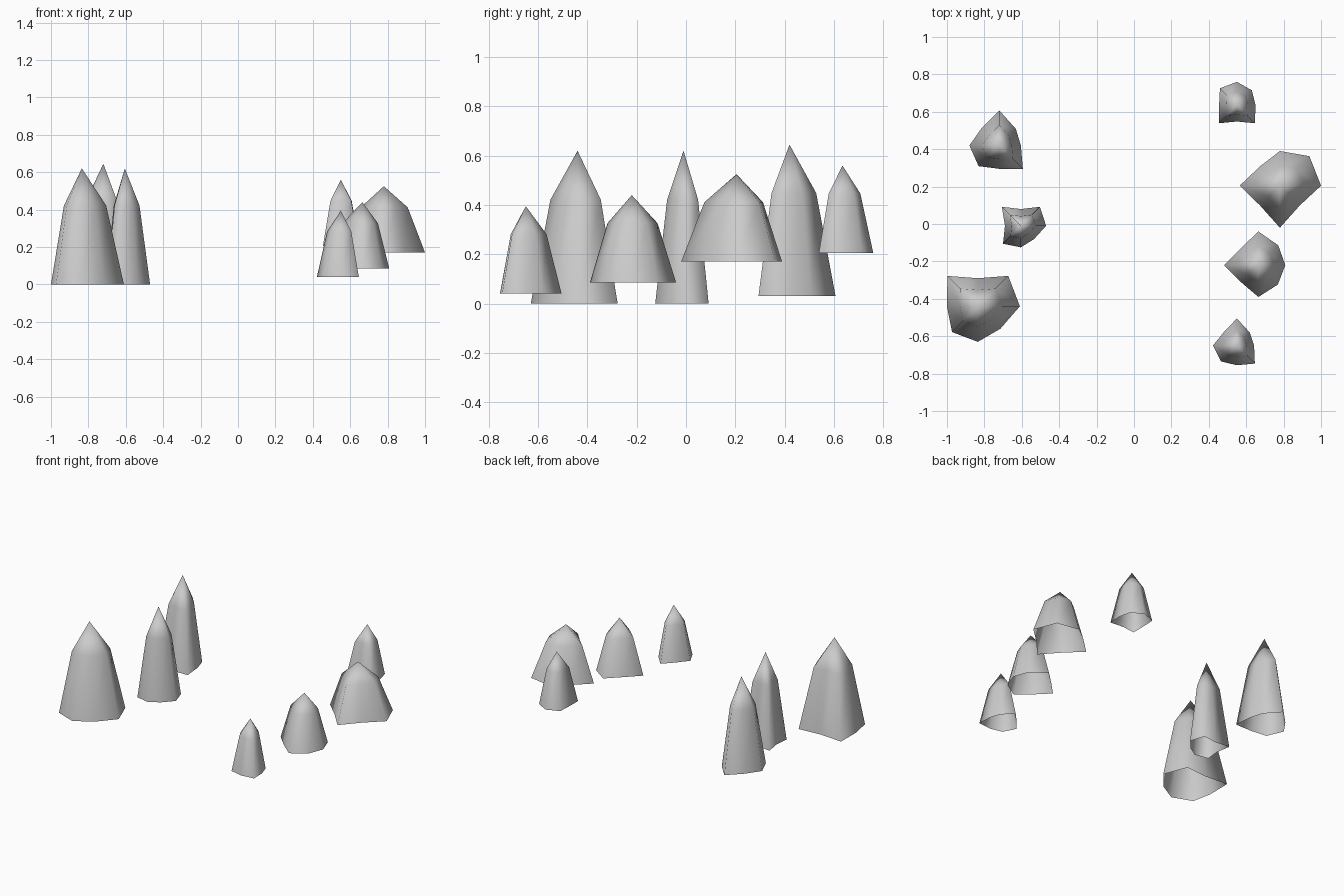
import bpy, bmesh
from math import sin, cos, pi

if "Cube" in bpy.data.objects:
    bpy.data.objects.remove(bpy.data.objects["Cube"])


def spike(name, x, y, base, top, radii):
    """Hollow eight-sided spike: irregular base ring, shoulder ring, pointed tip."""
    bm = bmesh.new()
    shoulder = base + 0.68 * (top - base)
    rings = []
    for z, k in ((base, 1.0), (shoulder, 0.58)):
        rings.append([bm.verts.new((x + r * k * cos(i * pi / 4),
                                    y + r * k * sin(i * pi / 4), z))
                      for i, r in enumerate(radii)])
    tip = bm.verts.new((x, y, top))
    low, high = rings
    for i in range(8):
        j = (i + 1) % 8
        bm.faces.new((low[i], low[j], high[j], high[i]))
        bm.faces.new((high[i], high[j], tip))
    for f in bm.faces:
        f.smooth = True
    mesh = bpy.data.meshes.new(name)
    bm.to_mesh(mesh)
    bm.free()
    bpy.context.collection.objects.link(bpy.data.objects.new(name, mesh))


# Tall spikes on the left (radii every 45 degrees from +x)
spike("left_spike_front", -0.835, -0.44, 0, 0.62,
      (.225, .23, .15, .23, .165, .195, .19, .17))
spike("left_spike_middle", -0.605, -0.01, 0, 0.62,
      (.135, .144, .09, .144, .085, .135, .115, .10))
spike("left_spike_back", -0.72, 0.42, 0.03, 0.645,
      (.115, .125, .187, .133, .16, .157, .125, .178))

# Short raised spikes on the right
spike("right_spike_front", 0.55, -0.65, 0.04, 0.395,
      (.092, .098, .145, .10, .128, .12, .105, .136))
spike("right_spike_middle", 0.665, -0.22, 0.085, 0.44,
      (.144, .15, .18, .13, .183, .13, .17, .147))
spike("right_spike_large", 0.78, 0.205, 0.17, 0.525,
      (.22, .223, .185, .148, .215, .15, .225, .15))
spike("right_spike_back", 0.55, 0.635, 0.205, 0.56,
      (.10, .113, .125, .128, .095, .136, .087, .136))
